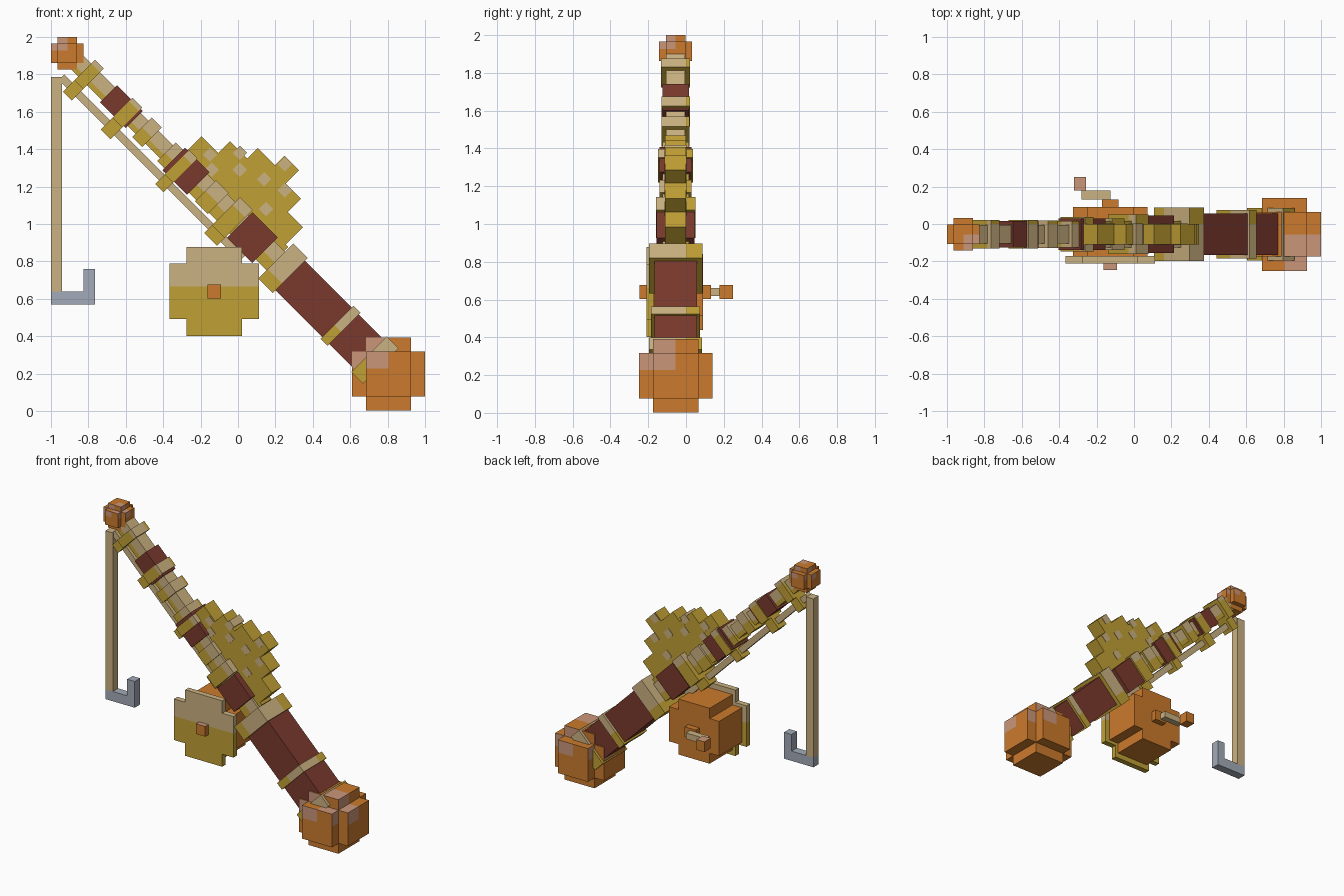
import bpy, bmesh, math
from mathutils import Vector

cube = bpy.data.objects.get("Cube")
if cube:
    bpy.data.objects.remove(cube)


def material(name, rgb):
    m = bpy.data.materials.new(name)
    m.use_nodes = True
    m.diffuse_color = (*rgb, 1)
    m.node_tree.nodes["Principled BSDF"].inputs["Base Color"].default_value = (*rgb, 1)
    return m


ORANGE = material("orange", (0.60, 0.195, 0.026))
PEACH = material("peach", (0.60, 0.305, 0.195))
GOLD = material("gold", (0.53, 0.35, 0.035))
TAN = material("tan", (0.60, 0.445, 0.22))
BROWN = material("red_brown", (0.195, 0.042, 0.026))
GREY = material("steel_grey", (0.37, 0.41, 0.48))

MID_Y = -0.055     # depth of the rod centre
AXIS = 0.71        # offset of the rod centre line, in the tilted frame
TILT = -math.pi / 4


def prism(name, points, y0, y1, mats, tilt=0, cuts=(), rule=None):
    """Extrude an x-z outline along y, cut it by planes, colour faces by a rule."""
    bm = bmesh.new()
    face = bm.faces.new([bm.verts.new((x, y0, z)) for x, z in points])
    new = bmesh.ops.extrude_face_region(bm, geom=[face])["geom"]
    verts = [g for g in new if isinstance(g, bmesh.types.BMVert)]
    bmesh.ops.translate(bm, verts=verts, vec=(0, y1 - y0, 0))
    bmesh.ops.recalc_face_normals(bm, faces=bm.faces[:])
    for axis, value in cuts:
        no = Vector((axis == "x", axis == "y", axis == "z"))
        bmesh.ops.bisect_plane(bm, geom=bm.verts[:] + bm.edges[:] + bm.faces[:],
                               plane_co=no * value, plane_no=no)
    bm.normal_update()
    if rule:
        for f in bm.faces:
            f.material_index = int(rule(f.normal, f.calc_center_median()))
    mesh = bpy.data.meshes.new(name)
    bm.to_mesh(mesh)
    bm.free()
    for m in mats:
        mesh.materials.append(m)
    ob = bpy.data.objects.new(name, mesh)
    ob.rotation_euler.y = tilt
    bpy.context.collection.objects.link(ob)
    return ob


def box(name, x, y, z, mats, **kw):
    outline = [(x[0], z[0]), (x[1], z[0]), (x[1], z[1]), (x[0], z[1])]
    return prism(name, outline, y[0], y[1], mats, **kw)


def around(c, h):
    return (c - h, c + h)


def plus(cx, cz, wide, narrow):
    """Outline of a square with notched corners."""
    pts = []
    for sx, sz in ((1, 1), (-1, 1), (-1, -1), (1, -1)):
        corner = [(wide, narrow), (narrow, narrow), (narrow, wide)]
        if sx * sz < 0:
            corner.reverse()
        pts += [(cx + sx * a, cz + sz * b) for a, b in corner]
    return pts


# Rod sections, built in the tilted frame: x across the rod, z along it
def section(name, s0, s1, half, mat, half_y=None):
    box(name, around(AXIS, half), around(MID_Y, half_y or half), (s0, s1), [mat], tilt=TILT)


def two_tone(name, s0, s1, half, split, half_y=None):
    def light(n, c):
        if n.x > 0.5:
            return c.y < 0.0
        return c.x > split and n.z > -0.5
    box(name, around(AXIS, half), around(MID_Y, half_y or half), (s0, s1), [GOLD, TAN],
        tilt=TILT, cuts=[("x", split), ("y", 0.0)], rule=light)


section("handle", -0.42, 0.36, 0.112, BROWN)
section("lower_grip", 0.505, 0.697, 0.096, BROWN, 0.10)
section("middle_grip", 1.01, 1.195, 0.085, BROWN)
section("upper_grip", 1.495, 1.69, 0.064, BROWN, 0.07)
two_tone("lower_shaft", 0.30, 1.25, 0.07, 0.70)
two_tone("upper_shaft", 1.15, 1.95, 0.05, 0.69)

two_tone("butt_ring", -0.37, -0.28, 0.135, 0.70, 0.14)
two_tone("handle_ring", -0.092, -0.038, 0.124, 0.69, 0.13)
two_tone("handle_collar", 0.315, 0.425, 0.133, 0.65, 0.142)
two_tone("shaft_ring", 0.86, 0.955, 0.08, 0.71, 0.085)
two_tone("thin_shaft_ring", 1.36, 1.435, 0.074, 0.71)

# Guide rings, each with an eyelet holding the line beneath
for label, s0, s1, half in (("lower", 0.705, 0.80, 0.105), ("middle", 1.108, 1.172, 0.093),
                            ("upper", 1.51, 1.583, 0.076), ("tip", 1.803, 1.868, 0.077)):
    two_tone(label + "_guide_ring", s0, s1, half, 0.76)
    box(label + "_eyelet", (0.545, 0.65), around(MID_Y, 0.045), (s0, s1), [GOLD], tilt=TILT)

# Stepped fin on the upper side, with pale spots showing on both faces
fin = [(0.66, 0.43), (0.81, 0.43), (0.81, 0.45), (0.94, 0.45), (0.94, 0.565), (1.04, 0.565),
       (1.04, 0.68), (1.14, 0.68), (1.14, 0.79), (1.07, 0.79), (1.07, 0.92), (0.99, 0.92),
       (0.99, 1.05), (0.90, 1.05), (0.90, 1.176), (0.66, 1.176)]
prism("fin", fin, MID_Y - 0.055, MID_Y + 0.055, [GOLD], tilt=TILT)
for i, (x, z) in enumerate([(-0.15, 1.37), (-0.14, 1.29), (0.01, 1.38), (0.01, 1.29),
                            (0.14, 1.24), (0.15, 1.08), (0.25, 1.32), (0.25, 1.18)]):
    v, s = (x + z) / math.sqrt(2), (z - x) / math.sqrt(2)
    box(f"fin_spot_{i + 1}", around(v, 0.027), around(MID_Y, 0.058), around(s, 0.027),
        [TAN], tilt=TILT)


# Notched ball ends, with a pale corner on each face
def ball(name, cx, cz, big, small):
    def pale(n, c):
        x, y, z = c.x - cx, c.y - MID_Y, c.z - cz
        if n.z > 0.5:
            return x > 0 and y < 0
        if abs(n.z) > 0.5 or z < 0:
            return False
        return x * n.y - y * n.x > 0
    for part, hx, hy, hz in (("side", big, small, small), ("front", small, big, small),
                             ("top", small, small, big)):
        box(f"{name}_{part}_block", around(cx, hx), around(MID_Y, hy), around(cz, hz),
            [ORANGE, PEACH], cuts=[("x", cx), ("y", MID_Y), ("z", cz + big * 0.15)], rule=pale)


ball("butt_ball", 0.805, 0.197, 0.195, 0.12)
ball("tip_ball", -0.912, 1.914, 0.087, 0.052)

# Reel
RX, RZ = -0.127, 0.64
prism("reel_plate", plus(RX, RZ, 0.238, 0.148), -0.21, -0.17, [GOLD, TAN],
      cuts=[("z", 0.665)], rule=lambda n, c: c.z > 0.665)
prism("reel_body", plus(RX, RZ, 0.20, 0.125), -0.17, 0.09, [ORANGE])


def pale_top(n, c):
    return n.z > 0.5


box("reel_cap", around(RX, 0.037), (-0.245, -0.20), around(RZ, 0.037), [ORANGE, PEACH], rule=pale_top)
box("crank_hub", around(RX, 0.045), (0.08, 0.132), around(RZ, 0.037), [ORANGE])
box("crank_arm", (-0.28, -0.125), (0.132, 0.178), around(RZ, 0.022), [TAN])
box("crank_knob", (-0.322, -0.257), (0.178, 0.25), around(RZ, 0.037), [ORANGE, PEACH], rule=pale_top)

# Line and hook
box("line_along_rod", (0.573, 0.615), around(MID_Y, 0.022), (0.56, 1.93), [TAN], tilt=TILT)
box("hanging_line", (-1.0, -0.94), around(MID_Y, 0.03), (0.64, 1.785), [TAN])
hook = [(-1.0, 0.57), (-0.765, 0.57), (-0.765, 0.76), (-0.825, 0.76), (-0.825, 0.64), (-1.0, 0.64)]
prism("hook", hook, MID_Y - 0.03, MID_Y + 0.03, [GREY])
